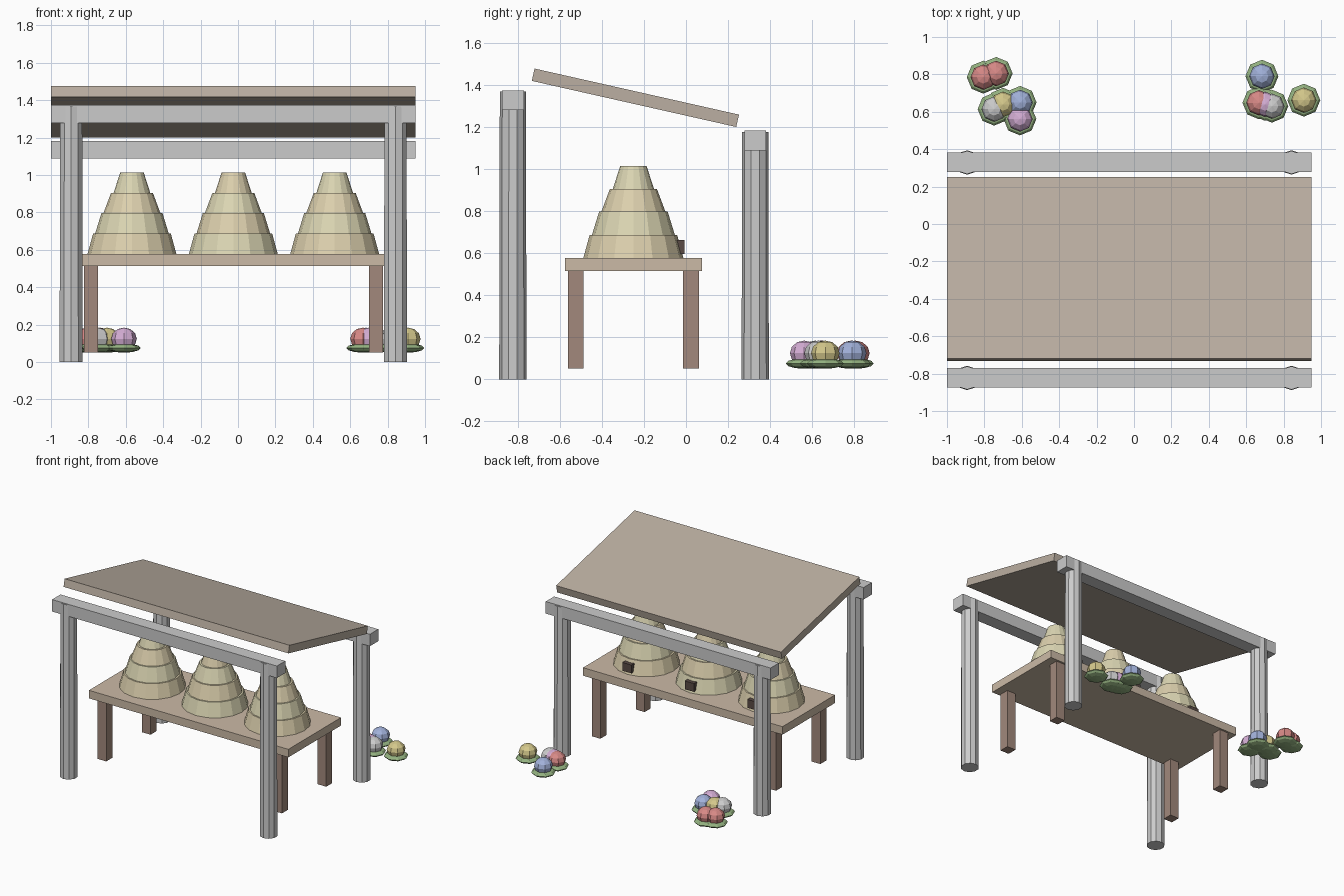
import bpy, math

if "Cube" in bpy.data.objects:
    bpy.data.objects.remove(bpy.data.objects["Cube"])

CX = -0.025  # centre line of the shelter


def material(name, rgb):
    m = bpy.data.materials.new(name)
    m.diffuse_color = (*rgb, 1)
    m.use_nodes = True
    m.node_tree.nodes["Principled BSDF"].inputs["Base Color"].default_value = m.diffuse_color
    return m


def finish(name, mat):
    ob = bpy.context.object
    ob.name = name
    if mat:
        ob.data.materials.append(mat)
    return ob


def box(name, loc, size, mat=None, rx=0):
    bpy.ops.mesh.primitive_cube_add(size=1, location=loc, rotation=(rx, 0, 0))
    bpy.context.object.scale = size
    return finish(name, mat)


def cone(name, x, y, z0, z1, r0, r1, sides, mat=None):
    bpy.ops.mesh.primitive_cone_add(vertices=sides, radius1=r0, radius2=r1,
                                    depth=z1 - z0, location=(x, y, (z0 + z1) / 2))
    return finish(name, mat)


def blob(name, loc, scale, rings, mat):
    bpy.ops.mesh.primitive_uv_sphere_add(segments=8, ring_count=rings, radius=1, location=loc)
    bpy.context.object.scale = scale
    return finish(name, mat)


roof_mat = material("weathered_boards", (0.50, 0.43, 0.36))
table_mat = material("table_wood", (0.60, 0.49, 0.38))
leg_mat = material("leg_wood", (0.36, 0.25, 0.20))
straw = [material("straw_warm", (0.72, 0.63, 0.42)), material("straw_pale", (0.71, 0.67, 0.45))]
dark = material("entrance_dark", (0.10, 0.07, 0.06))
leaf = material("leaf_green", (0.30, 0.45, 0.22))
bloom = {
    "red": material("bloom_red", (0.68, 0.25, 0.24)),
    "blue": material("bloom_blue", (0.36, 0.44, 0.70)),
    "yellow": material("bloom_yellow", (0.66, 0.58, 0.26)),
    "purple": material("bloom_purple", (0.66, 0.42, 0.66)),
    "white": material("bloom_white", (0.75, 0.75, 0.72)),
}

# posts and cross beams
for label, y, top in (("front", -0.823, 1.373), ("rear", 0.329, 1.182)):
    box(f"{label}_beam", (CX, y, top - 0.047), (1.95, 0.104, 0.094))
    for side in (-1, 1):
        cone(f"{label}_post", CX + side * 0.867, y, 0, top - 0.006, 0.065, 0.062, 10)

# sloping roof board
box("roof_board", (CX, -0.2405, 1.338), (1.95, 0.996, 0.06), roof_mat, -math.radians(12.7))

# table
box("table_top", (CX, -0.25, 0.545), (1.73, 0.652, 0.063), table_mat)
for side in (-1, 1):
    for y in (-0.524, 0.024):
        box("table_leg", (CX + side * 0.762, y, 0.283), (0.075, 0.075, 0.464), leg_mat)

# straw hives: stacked tapered tiers with a dark entrance at the back
tiers = [(0.576, 0.686, 0.238, 0.208), (0.686, 0.797, 0.197, 0.163),
         (0.797, 0.904, 0.152, 0.112), (0.904, 1.013, 0.098, 0.063)]
for i in (-1, 0, 1):
    x = CX + i * 0.542
    for k, (z0, z1, r0, r1) in enumerate(tiers):
        cone("hive_tier", x, -0.25, z0, z1, r0, r1, 16, straw[(k + i + 1) % 2])
    box("hive_entrance", (x, -0.033, 0.629), (0.08, 0.052, 0.065), dark)

# flower clumps: flattened leaf base with a bloom on top
flowers = [(-0.806, 0.785, "red"), (-0.737, 0.805, "red"), (-0.748, 0.614, "white"),
           (-0.70, 0.64, "yellow"), (-0.609, 0.65, "blue"), (-0.61, 0.562, "purple"),
           (0.684, 0.79, "blue"), (0.668, 0.648, "red"), (0.70, 0.64, "purple"),
           (0.737, 0.63, "white"), (0.908, 0.662, "yellow")]
for x, y, colour in flowers:
    blob("flower_leaves", (x, y, 0.075), (0.088, 0.088, 0.025), 6, leaf)
    blob("flower_bloom", (x, y, 0.124), (0.068, 0.068, 0.06), 6, bloom[colour])
